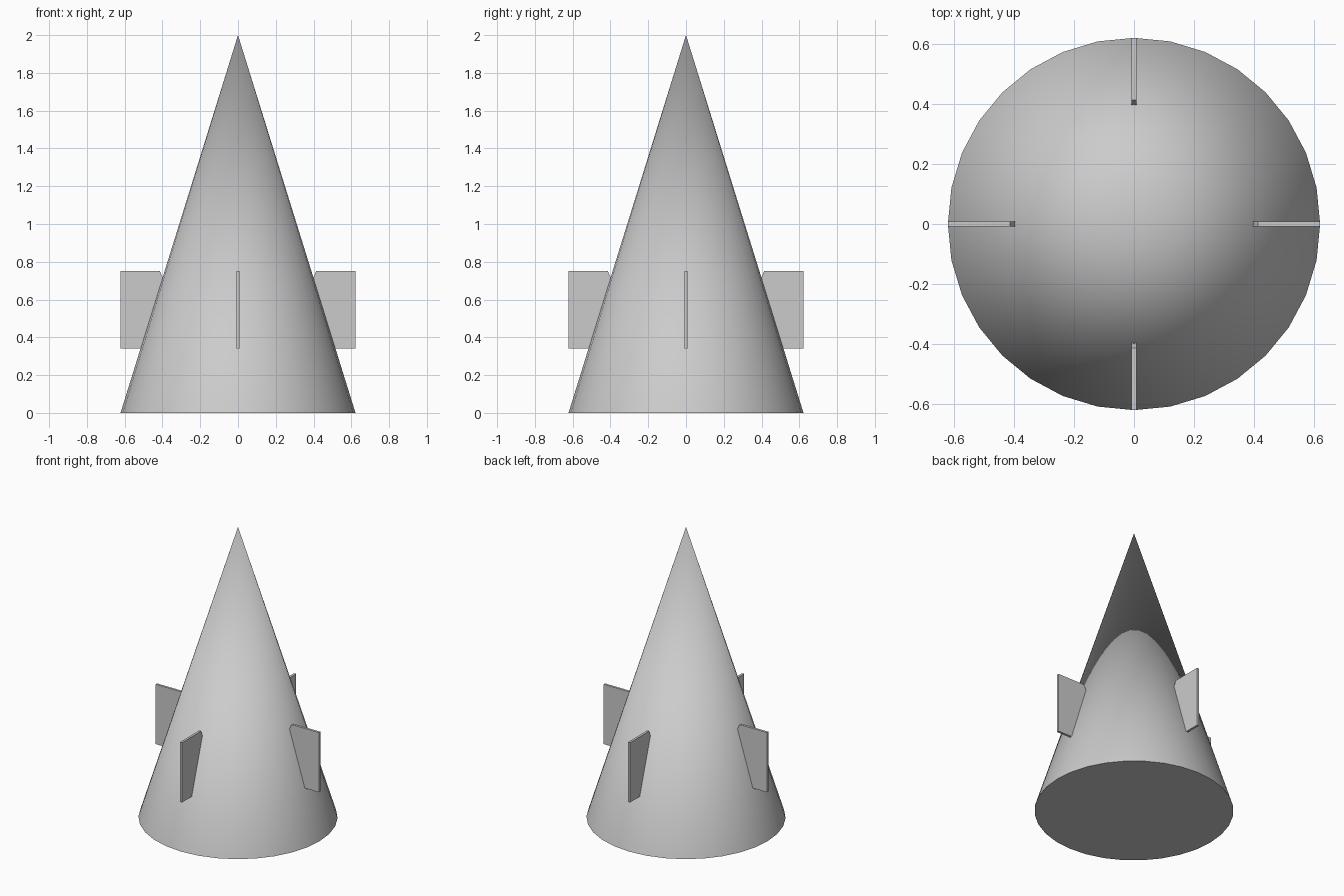
import bpy
import bmesh
from math import radians
from mathutils import Matrix

cube = bpy.data.objects.get("Cube")
if cube:
    bpy.data.objects.remove(cube, do_unlink=True)

RADIUS, HEIGHT = 0.622, 2.0
GREY = (0.6, 0.6, 0.6, 1)

grey = bpy.data.materials.new("light grey")
grey.use_nodes = True
grey.diffuse_color = GREY
grey.node_tree.nodes["Principled BSDF"].inputs["Base Color"].default_value = GREY


def add_object(name, bm):
    bmesh.ops.recalc_face_normals(bm, faces=bm.faces)
    mesh = bpy.data.meshes.new(name)
    bm.to_mesh(mesh)
    bm.free()
    mesh.materials.append(grey)
    obj = bpy.data.objects.new(name, mesh)
    bpy.context.collection.objects.link(obj)
    return obj


# Body: a smooth cone with a flat base
bm = bmesh.new()
bmesh.ops.create_cone(bm, cap_ends=True, segments=32, radius1=RADIUS, radius2=0,
                      depth=HEIGHT, matrix=Matrix.Translation((0, 0, HEIGHT / 2)))
bmesh.ops.remove_doubles(bm, verts=bm.verts, dist=0.0001)
body = add_object("cone_body", bm)
bpy.ops.object.select_all(action="DESELECT")
body.select_set(True)
bpy.context.view_layer.objects.active = body
bpy.ops.object.shade_smooth_by_angle(angle=radians(30))

# Fins: thin upright plates whose inner edge is sunk into the cone
FIN_PROFILE = [(0.50, 0.34), (RADIUS, 0.34), (RADIUS, 0.752), (0.415, 0.752), (0.39, 0.70)]
FIN_THICKNESS = 0.016


def add_fin(name, angle):
    bm = bmesh.new()
    outline = [bm.verts.new((x, -FIN_THICKNESS / 2, z)) for x, z in FIN_PROFILE]
    side = bm.faces.new(outline)
    extruded = bmesh.ops.extrude_face_region(bm, geom=[side])["geom"]
    moved = [v for v in extruded if isinstance(v, bmesh.types.BMVert)]
    bmesh.ops.translate(bm, verts=moved, vec=(0, FIN_THICKNESS, 0))
    bmesh.ops.rotate(bm, verts=bm.verts, matrix=Matrix.Rotation(angle, 3, "Z"))
    add_object(name, bm)


for i, place in enumerate(("left", "back", "right", "front")):
    add_fin(place + "_fin", radians(90 * i))
